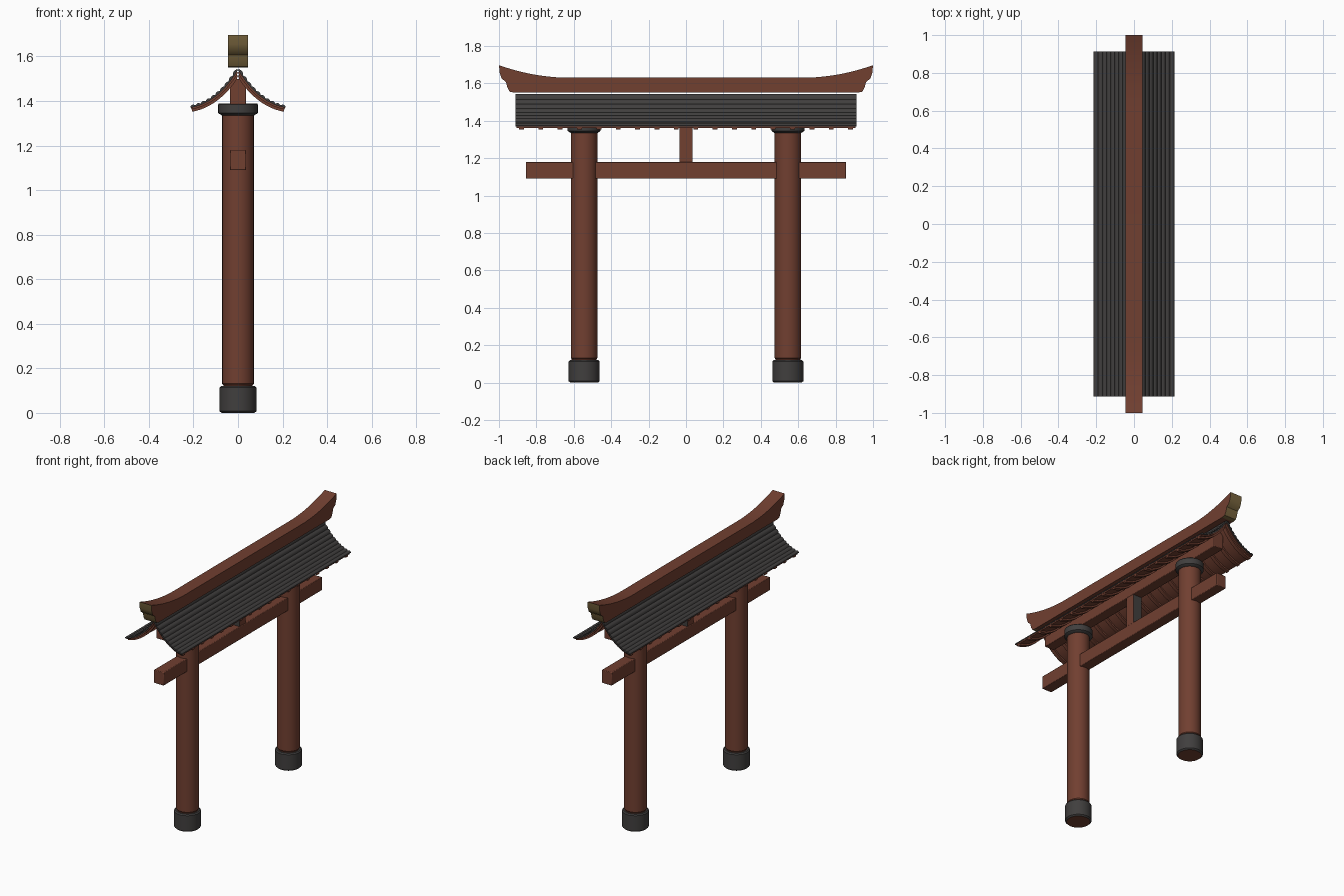
import bpy, bmesh, math
from mathutils import Vector

if "Cube" in bpy.data.objects:
    bpy.data.objects.remove(bpy.data.objects["Cube"])


def mat(name, rgb):
    m = bpy.data.materials.new(name)
    m.diffuse_color = (*rgb, 1)
    m.use_nodes = True
    m.node_tree.nodes["Principled BSDF"].inputs["Base Color"].default_value = m.diffuse_color
    return m


RED = mat("red brown wood", (0.165, 0.050, 0.030))
GREY = mat("dark grey", (0.052, 0.049, 0.048))
GOLD = mat("old gold", (0.190, 0.130, 0.048))


def finish(name, bm, mats, rule=None, bevel=0, angle=35):
    bmesh.ops.recalc_face_normals(bm, faces=bm.faces)
    bm.normal_update()
    if rule:
        for f in bm.faces:
            f.material_index = 1 if rule(f) else 0
    me = bpy.data.meshes.new(name)
    bm.to_mesh(me)
    bm.free()
    for m in mats:
        me.materials.append(m)
    ob = bpy.data.objects.new(name, me)
    bpy.context.collection.objects.link(ob)
    if bevel:
        b = ob.modifiers.new("bevel", 'BEVEL')
        b.width, b.segments = bevel, 2
        b.limit_method = 'ANGLE'
    bpy.ops.object.select_all(action='DESELECT')
    ob.select_set(True)
    bpy.context.view_layer.objects.active = ob
    bpy.ops.object.shade_smooth_by_angle(angle=math.radians(angle))
    return ob


def prism(bm, pts, step):
    """Closed outline pts (3D) swept by the vector step."""
    a = [bm.verts.new(p) for p in pts]
    b = [bm.verts.new(Vector(p) + Vector(step)) for p in pts]
    n = len(pts)
    for i in range(n):
        j = (i + 1) % n
        bm.faces.new((a[i], a[j], b[j], b[i]))
    bm.faces.new(a[::-1])
    bm.faces.new(b)


def box(name, hx, hy, z0, z1, mats, rule=None, bevel=0.004):
    bm = bmesh.new()
    prism(bm, [(-hx, -hy, z0), (hx, -hy, z0), (hx, hy, z0), (-hx, hy, z0)], (0, 0, z1 - z0))
    return finish(name, bm, mats, rule, bevel)


def turned(name, y, profile, mats, rule=None):
    """Round part from (radius, z) pairs, with flat ends."""
    bm = bmesh.new()
    n = 32
    rings = [[bm.verts.new((r * math.cos(2 * math.pi * i / n), y + r * math.sin(2 * math.pi * i / n), z))
              for i in range(n)] for r, z in profile]
    for a, b in zip(rings, rings[1:]):
        for i in range(n):
            j = (i + 1) % n
            bm.faces.new((a[i], a[j], b[j], b[i]))
    bm.faces.new(rings[0][::-1])
    bm.faces.new(rings[-1])
    return finish(name, bm, mats, rule)


# Pillars with dark feet and caps
for side, y in (("left", -0.545), ("right", 0.545)):
    turned(side + "_pillar", y, [(0.066, 0.11), (0.066, 0.125), (0.071, 0.131), (0.071, 1.345)], [RED])
    turned(side + "_foot", y, [(0.074, 0.0), (0.083, 0.008), (0.083, 0.113), (0.076, 0.12)],
           [GREY, RED], lambda f: f.normal.z < -0.9)
    turned(side + "_cap", y, [(0.072, 1.335), (0.089, 1.346), (0.089, 1.385), (0.085, 1.39)], [GREY])

# Beams and middle strut (strut is dark on its end-facing sides)
box("lower_beam", 0.037, 0.855, 1.09, 1.18, [RED])
box("upper_beam", 0.036, 0.83, 1.385, 1.50, [RED])
box("middle_strut", 0.034, 0.034, 1.175, 1.39, [RED, GREY], lambda f: abs(f.normal.y) > 0.5, 0)

# Curved roof slope: quadratic curve with offsets along its normal
P0, P1, P2 = Vector((0, 1.54)), Vector((0.09, 1.39)), Vector((0.213, 1.37))


def slope(t, off, s):
    p = P0 * (1 - t) ** 2 + P1 * 2 * t * (1 - t) + P2 * t * t
    d = ((P1 - P0) * (1 - t) + (P2 - P1) * t).normalized()
    return s * max(0, p.x - d.y * off), p.y + d.x * off


def layer(bm, s, y0, y1, low, high, n, t0=0.0, t1=1.0):
    ts = [t0 + (t1 - t0) * i / n for i in range(n + 1)]
    xz = [slope(t, low(t), s) for t in ts] + [slope(t, high(t), s) for t in reversed(ts)]
    prism(bm, [(x, y0, z) for x, z in xz], (0, y1 - y0, 0))


ROWS = 10
for side, s in (("left", -1), ("right", 1)):
    bm = bmesh.new()
    layer(bm, s, -0.912, 0.912, lambda t: 0.0,
          lambda t: 0.006 + 0.006 * abs(math.sin(math.pi * ROWS * t)), ROWS * 6)
    finish(side + "_roof_tiles", bm, [GREY], angle=40)
    bm = bmesh.new()
    layer(bm, s, -0.905, 0.905, lambda t: -0.008, lambda t: 0.0, 14, 0.03, 0.99)
    finish(side + "_roof_boards", bm, [RED])
    # Rafters under the boards
    bm = bmesh.new()
    for i in range(18):
        y = -0.88 + 1.76 * i / 17
        layer(bm, s, y - 0.013, y + 0.013, lambda t: -0.019, lambda t: -0.006, 12, 0.06, 0.985)
    finish(side + "_rafters", bm, [RED])

# Ridge beam with upswept ends and gold end faces
end = [(0.915, 1.55), (0.942, 1.555), (0.955, 1.578), (0.962, 1.607), (0.985, 1.625), (0.996, 1.655), (1.0, 1.697)]
top = [(0.62 + 0.38 * k / 10, 1.63 + 0.067 * (k / 10) ** 2) for k in range(9, -1, -1)]
half = end + top
outline = half + [(-y, z) for y, z in reversed(half)]
bm = bmesh.new()
prism(bm, [(-0.045, y, z) for y, z in outline], (0.09, 0, 0))
finish("ridge_beam", bm, [RED, GOLD],
       lambda f: abs(f.calc_center_median().y) > 0.9 and abs(f.normal.x) < 0.5
       and f.normal.y * f.calc_center_median().y > 0.1)
